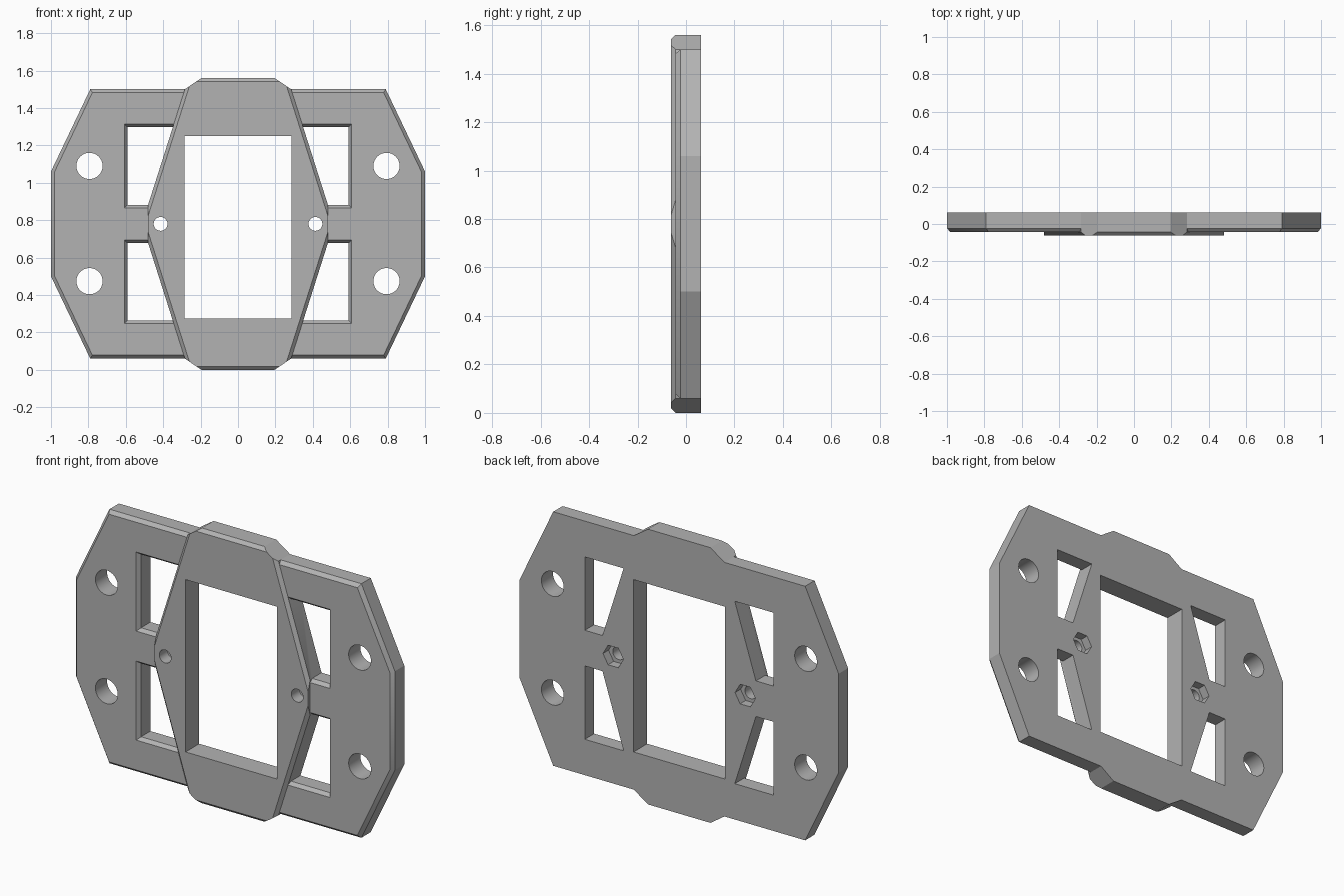
import bpy, bmesh, math
from mathutils import Vector

if "Cube" in bpy.data.objects:
    bpy.data.objects.remove(bpy.data.objects["Cube"], do_unlink=True)

BACK, PLATE_FRONT, FRONT = 0.061, -0.043, -0.061
MID = 0.78  # mirror height

grey = bpy.data.materials.new("plain grey")
grey.use_nodes = True
grey.diffuse_color = (0.45, 0.45, 0.45, 1)
grey.node_tree.nodes["Principled BSDF"].inputs["Base Color"].default_value = grey.diffuse_color


def inset(outline, amounts):
    """Move each edge of a counter-clockwise outline inwards by its own amount."""
    pts = [Vector(p) for p in outline]
    n = len(pts)
    lines = []
    for i in range(n):
        d = (pts[(i + 1) % n] - pts[i]).normalized()
        lines.append((pts[i] + Vector((-d.y, d.x)) * amounts[i], d))
    result = []
    for i in range(n):
        (p, d), (q, e) = lines[i - 1], lines[i]
        t = (q - p).cross(e) / d.cross(e)
        result.append(p + d * t)
    return result


def loft(name, sections):
    """Solid through (y, outline) sections, back to front."""
    bm = bmesh.new()
    rings = [[bm.verts.new((x, y, z)) for x, z in outline] for y, outline in sections]
    for a, b in zip(rings, rings[1:]):
        for i in range(len(a)):
            j = (i + 1) % len(a)
            bm.faces.new((a[i], a[j], b[j], b[i]))
    bm.faces.new(rings[0])
    bm.faces.new(rings[-1])
    bmesh.ops.recalc_face_normals(bm, faces=bm.faces)
    mesh = bpy.data.meshes.new(name)
    bm.to_mesh(mesh)
    bm.free()
    mesh.materials.append(grey)
    obj = bpy.data.objects.new(name, mesh)
    bpy.context.collection.objects.link(obj)
    return obj


def combine(target, tool, operation):
    mod = target.modifiers.new(operation, "BOOLEAN")
    mod.operation, mod.object, mod.solver = operation, tool, "EXACT"
    bpy.context.view_layer.objects.active = target
    bpy.ops.object.modifier_apply(modifier=mod.name)
    bpy.data.objects.remove(tool, do_unlink=True)


def rect(x0, x1, z0, z1):
    return [(x0, z0), (x1, z0), (x1, z1), (x0, z1)]


def ngon(x, z, r, sides):
    return [(x + r * math.cos(math.tau * i / sides), z + r * math.sin(math.tau * i / sides))
            for i in range(sides)]


def quarter_to_full(points):
    """Mirror the upper right quarter (side to top) into a whole outline."""
    right = [(x, 2 * MID - z) for x, z in reversed(points)] + points
    return right + [(-x, z) for x, z in reversed(right)]


# Wide side plate, bevelled all round the front
outline = quarter_to_full([(1, 1.06), (0.79, 1.5)])
plate = loft("mounting_plate", [(BACK, outline), (PLATE_FRONT + 0.02, outline),
                                (PLATE_FRONT, inset(outline, [0.018] * len(outline)))])

# Four windows with flared front rims
for side in (-1, 1):
    for up in (-1, 1):
        xs = sorted((side * 0.31, side * 0.592))
        zs = sorted((MID + up * 0.101, MID + up * 0.517))
        win = rect(*xs, *zs)
        cutter = loft("window_cutter", [(0.1, win), (PLATE_FRONT + 0.02, win),
                                        (PLATE_FRONT - 0.02, inset(win, [-0.032] * 4))])
        combine(plate, cutter, "DIFFERENCE")

# Raised centre plate: bevel on the long slopes and the top and bottom only
outline = quarter_to_full([(0.482, 0.878), (0.284, 1.5), (0.196, 2 * MID)])
bevels = []
for i, (x, z) in enumerate(outline):
    x2, z2 = outline[(i + 1) % len(outline)]
    long_slope = abs(z2 - z) > 0.4
    flat_end = abs(z2 - z) < 0.001
    bevels.append(0.018 if long_slope or flat_end else 0)
centre = loft("centre_plate", [(BACK, outline), (PLATE_FRONT, outline),
                               (FRONT, inset(outline, bevels))])
combine(plate, centre, "UNION")


def cut(shape, y_front=-0.1):
    combine(plate, loft("hole_cutter", [(0.1, shape), (y_front, shape)]), "DIFFERENCE")


# Central opening
cut(rect(-0.286, 0.286, 0.273, 1.25))

for side in (-1, 1):
    # Corner mounting holes
    for z in (0.474, 1.09):
        cut(ngon(side * 0.794, z, 0.07, 48))
    # Screw hole with a hexagonal nut pocket in the back
    cut(ngon(side * 0.414, MID, 0.037, 32))
    cut(ngon(side * 0.414, MID, 0.064, 6), BACK - 0.05)

bpy.ops.object.select_all(action="DESELECT")
plate.select_set(True)
bpy.context.view_layer.objects.active = plate
bpy.ops.object.shade_smooth_by_angle(angle=math.radians(20))
